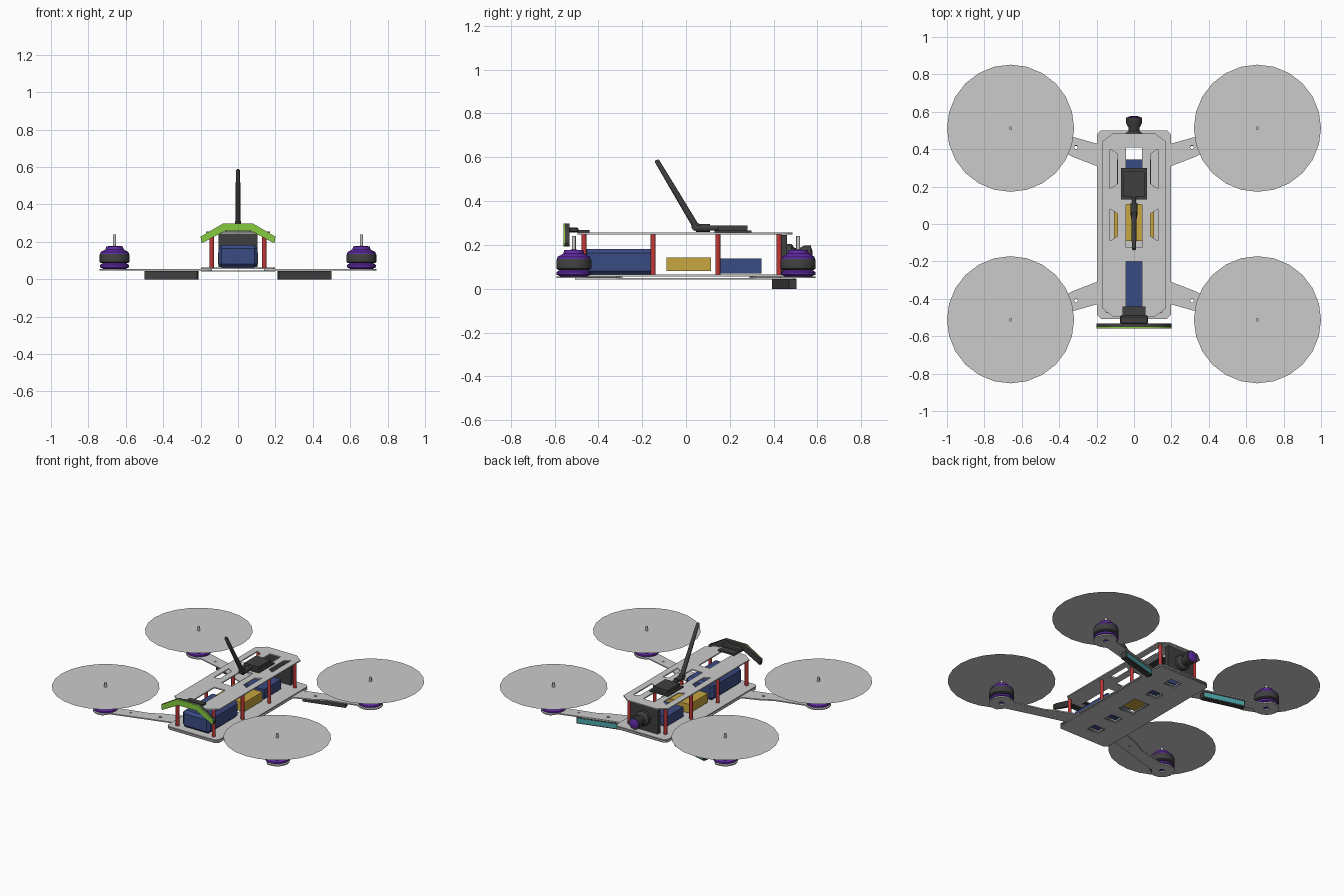
import bpy, bmesh
from math import pi, cos, sin, atan2, radians
from mathutils import Matrix, Vector

if "Cube" in bpy.data.objects:
    bpy.data.objects.remove(bpy.data.objects["Cube"])


def mat(name, rgb):
    m = bpy.data.materials.new(name)
    m.diffuse_color = (*rgb, 1)
    m.use_nodes = True
    m.node_tree.nodes["Principled BSDF"].inputs["Base Color"].default_value = m.diffuse_color
    return m


DARK = mat("dark", (0.05, 0.05, 0.05))
BLUE = mat("blue", (0.042, 0.07, 0.23))
RED = mat("red", (0.55, 0.04, 0.04))
PURPLE = mat("purple", (0.12, 0.025, 0.38))
YELLOW = mat("yellow", (0.57, 0.38, 0.05))
GREEN = mat("green", (0.24, 0.6, 0.05))
TEAL = mat("teal", (0.07, 0.38, 0.4))


def finish(name, bm, m=None, smooth=False):
    me = bpy.data.meshes.new(name)
    bmesh.ops.recalc_face_normals(bm, faces=bm.faces)
    bm.to_mesh(me)
    bm.free()
    ob = bpy.data.objects.new(name, me)
    bpy.context.collection.objects.link(ob)
    if m:
        me.materials.append(m)
    if smooth:
        bpy.ops.object.select_all(action='DESELECT')
        bpy.context.view_layer.objects.active = ob
        ob.select_set(True)
        bpy.ops.object.shade_smooth_by_angle(angle=radians(35))
    return ob


def box(name, x, y, z, m=None, bevel=0, turn=0):
    """Box from three (min, max) ranges, turned about its own z axis."""
    bm = bmesh.new()
    size = [r[1] - r[0] for r in (x, y, z)]
    mid = Vector([(r[1] + r[0]) / 2 for r in (x, y, z)])
    bmesh.ops.create_cube(bm, size=1, matrix=Matrix.Diagonal((*size, 1)))
    if bevel:
        bmesh.ops.bevel(bm, geom=bm.edges[:], offset=bevel, segments=1, affect='EDGES')
    bm.transform(Matrix.Translation(mid) @ Matrix.Rotation(turn, 4, 'Z'))
    return finish(name, bm, m)


def lathe(name, profile, loc, m=None, n=24, axis=(0, 0, 1)):
    """Closed solid of revolution from (radius, height) points."""
    bm = bmesh.new()
    rings = [[bm.verts.new((r * cos(2 * pi * i / n), r * sin(2 * pi * i / n), h))
              for i in range(n)] for r, h in profile]
    for a, b in zip(rings, rings[1:]):
        for i in range(n):
            bm.faces.new((a[i], a[(i + 1) % n], b[(i + 1) % n], b[i]))
    bm.faces.new(rings[0])
    if len(rings) > 1:
        bm.faces.new(rings[-1])
    turn = Vector(axis).to_track_quat('Z', 'Y').to_matrix().to_4x4()
    bm.transform(Matrix.Translation(loc) @ turn)
    return finish(name, bm, m, len(rings) > 1)


def rod(name, a, b, r, m=None, n=12):
    d = Vector(b) - Vector(a)
    return lathe(name, [(r, 0), (r, d.length)], a, m, n, d)


def plate(name, loops, lo, hi, m=None, upright=False):
    """Flat sheet: first loop is the outline, the others are holes."""
    cu = bpy.data.curves.new(name, 'CURVE')
    cu.dimensions = '2D'
    cu.fill_mode = 'BOTH'
    cu.extrude = (hi - lo) / 2
    for pts in loops:
        sp = cu.splines.new('POLY')
        sp.points.add(len(pts) - 1)
        for p, (x, y) in zip(sp.points, pts):
            p.co = (x, y, 0, 1)
        sp.use_cyclic_u = True
    ob = bpy.data.objects.new(name, cu)
    bpy.context.collection.objects.link(ob)
    if upright:
        ob.rotation_euler.x = pi / 2
        ob.location.y = (lo + hi) / 2
    else:
        ob.location.z = (lo + hi) / 2
    if m:
        cu.materials.append(m)
    bpy.ops.object.select_all(action='DESELECT')
    bpy.context.view_layer.objects.active = ob
    ob.select_set(True)
    bpy.ops.object.convert(target='MESH')
    return ob


def rect(x0, x1, y0, y1):
    return [(x0, y0), (x1, y0), (x1, y1), (x0, y1)]


def chamfered(w, y0, y1, cx, cy):
    return [(-w + cx, y0), (w - cx, y0), (w, y0 + cy), (w, y1 - cy),
            (w - cx, y1), (-w + cx, y1), (-w, y1 - cy), (-w, y0 + cy)]


def ring(x, y, r, n, a0=0, a1=2 * pi):
    return [(x + r * cos(a0 + (a1 - a0) * i / n), y + r * sin(a0 + (a1 - a0) * i / n))
            for i in range(n)]


MX, MY = 0.66, 0.512

# Base plates with centre slots, sandwiching the arms
slots = [rect(-0.045, 0.045, c - 0.035, c + 0.035) for c in (-0.37, -0.2, 0.2, 0.38)]
slots.append(rect(-0.06, 0.06, -0.08, 0.08))
base = [chamfered(0.197, -0.507, 0.5, 0.02, 0.02)] + slots
plate("lower_base_plate", base, 0.042, 0.048)
plate("upper_base_plate", base, 0.056, 0.064)

# Top plate with centre and side cut-outs
top = [chamfered(0.172, -0.495, 0.485, 0.06, 0.045),
       rect(-0.042, 0.042, 0.15, 0.41), rect(-0.042, 0.042, -0.125, 0.105),
       rect(-0.042, 0.042, -0.46, -0.2)]
for s in (-1, 1):
    for y0, y1 in ((0.19, 0.4), (-0.09, 0.08)):
        top.append([(s * 0.128, y0), (s * 0.128, y1), (s * 0.088, y1 - 0.025), (s * 0.088, y0 + 0.025)])
plate("top_plate", top, 0.248, 0.256)

# Arms, motors and propeller discs
arm = [(0.14, 0.29), (0.2, 0.31), (0.33, 0.36), (0.40, 0.4), (0.6, 0.452)]
arm += ring(MX, MY, 0.08, 14, radians(-105), radians(125))
arm += [(0.6, 0.545), (0.36, 0.475), (0.2, 0.43), (0.14, 0.43)]
arm_loops = [arm, ring(0.31, 0.41, 0.01, 10), ring(0.5, 0.465, 0.007, 10), ring(MX, MY, 0.018, 12)]
for sx, sn in ((-1, "left"), (1, "right")):
    for sy, fn in ((-1, "front"), (1, "back")):
        tag = f"{fn}_{sn}"
        plate(f"{tag}_arm", [[(x * sx, y * sy) for x, y in l] for l in arm_loops], 0.048, 0.056)
        c = (MX * sx, MY * sy, 0)
        lathe(f"{tag}_motor_base", [(0.06, 0.056), (0.078, 0.064), (0.078, 0.076), (0.06, 0.088)], c, PURPLE)
        lathe(f"{tag}_motor_can", [(0.07, 0.086), (0.08, 0.092), (0.08, 0.13), (0.076, 0.137)], c, DARK)
        lathe(f"{tag}_motor_cap", [(0.077, 0.136), (0.074, 0.146), (0.048, 0.16), (0.044, 0.176), (0.015, 0.178)], c, PURPLE)
        lathe(f"{tag}_motor_shaft", [(0.009, 0.17), (0.009, 0.24)], c, None, 12)
        lathe(f"{tag}_propeller_disc", [(0.34, 0.212)], c)
    # Standoffs
    for i, y in enumerate((-0.465, -0.15, 0.145, 0.425)):
        rod(f"{sn}_standoff_{i}", (0.14 * sx, y, 0.062), (0.14 * sx, y, 0.25), 0.0115, RED)
    # Light bars under the back arms
    t = atan2(0.077, 0.28) * sx
    cx, cy = 0.355 * sx, 0.448
    box(f"{sn}_light_bar", (cx - 0.145, cx + 0.145), (cy - 0.018, cy + 0.018), (0, 0.044), DARK, 0, t)
    lx, ly = cx - sin(t) * 0.0185, cy + cos(t) * 0.0185
    box(f"{sn}_light_strip", (lx - 0.137, lx + 0.137), (ly - 0.002, ly + 0.002), (0.007, 0.038), TEAL, 0, t)

# Electronics between the plates
box("battery", (-0.105, 0.105), (-0.47, -0.14), (0.064, 0.182), BLUE, 0.018)
box("power_board", (-0.107, 0.107), (-0.09, 0.115), (0.08, 0.142), YELLOW)
box("receiver", (-0.09, 0.09), (0.155, 0.345), (0.07, 0.137), BLUE)

# Camera at the back
box("camera_body", (-0.105, 0.105), (0.43, 0.46), (0.066, 0.246), DARK)
lathe("camera_lens", [(0.05, 0), (0.05, 0.025), (0.03, 0.04), (0.03, 0.06), (0.043, 0.085), (0.043, 0.114)],
      (0, 0.456, 0.155), DARK, 20, (0, 1, 0))
lathe("lens_glass", [(0.035, 0), (0.033, 0.004), (0.018, 0.009)], (0, 0.568, 0.155), PURPLE, 20, (0, 1, 0))

# Video transmitter and antenna on top
box("transmitter_base", (-0.07, 0.07), (0.13, 0.3), (0.256, 0.265), DARK)
box("transmitter", (-0.056, 0.056), (0.148, 0.28), (0.264, 0.288), DARK)
rod("antenna_plug", (0, 0.15, 0.277), (0, 0.1, 0.277), 0.012, DARK)
rod("antenna_collar", (0, 0.11, 0.277), (0, 0.045, 0.277), 0.018, DARK)
rod("antenna_hinge", (-0.014, 0.045, 0.283), (0.014, 0.045, 0.283), 0.02, DARK)
lathe("antenna_rod", [(0.015, 0), (0.013, 0.2), (0.011, 0.345), (0.006, 0.352)],
      (0, 0.045, 0.285), DARK, 12, (0, -0.18, 0.302))

# Bent visor and its bracket at the front
arc = [(-0.2, 0.228), (-0.08, 0.298), (0.08, 0.298), (0.2, 0.228),
       (0.195, 0.192), (0.07, 0.258), (-0.07, 0.258), (-0.195, 0.192)]
plate("front_visor", [arc], -0.552, -0.532, DARK, True)
plate("front_visor_face", [arc], -0.558, -0.552, GREEN, True)
box("visor_bracket", (-0.062, 0.062), (-0.535, -0.44), (0.256, 0.268), DARK)
box("visor_bracket_step", (-0.075, 0.075), (-0.535, -0.49), (0.258, 0.28), DARK, 0.006)
